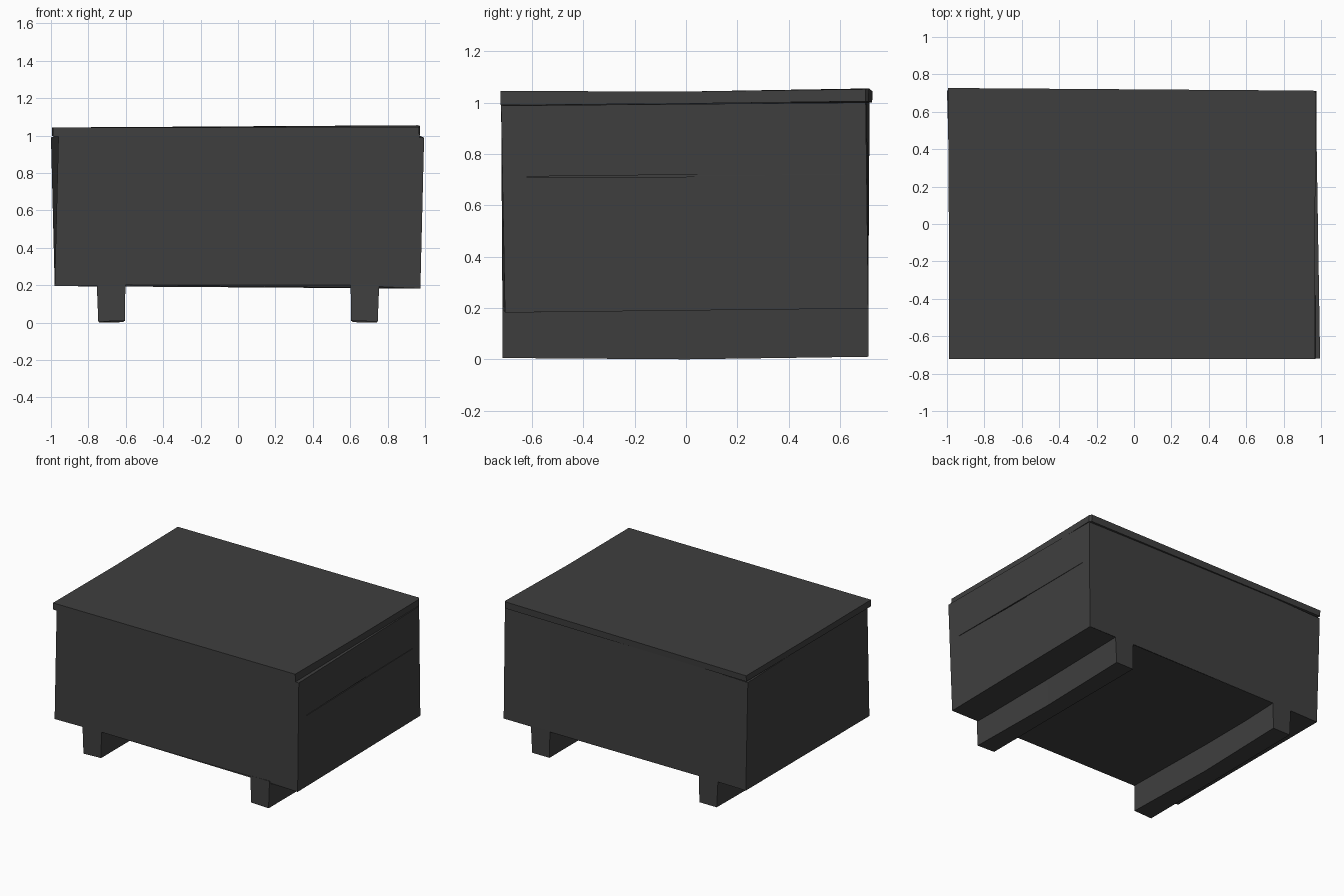
import bpy, bmesh

charcoal = bpy.data.materials.new("charcoal")
charcoal.diffuse_color = (0.05, 0.05, 0.05, 1)


def block(name, bottom, top):
    """Slightly skewed closed prism from matching bottom and top outlines."""
    bm = bmesh.new()
    lo = [bm.verts.new(p) for p in bottom]
    hi = [bm.verts.new(p) for p in top]
    n = len(lo)
    bm.faces.new(lo[::-1])
    bm.faces.new(hi)
    for i in range(n):
        bm.faces.new((lo[i], lo[(i + 1) % n], hi[(i + 1) % n], hi[i]))
    bmesh.ops.recalc_face_normals(bm, faces=bm.faces)
    me = bpy.data.meshes.new(name)
    bm.to_mesh(me)
    bm.free()
    ob = bpy.data.objects.new(name, me)
    me.materials.append(charcoal)
    bpy.context.collection.objects.link(ob)
    return ob


# Main box, worn and slightly out of square
box = block(
    "box_body",
    [(-0.98, -0.715, 0.195), (-0.6, -0.715, 0.2), (0.6, -0.715, 0.2), (0.975, -0.705, 0.182),
     (0.975, 0.71, 0.198), (0.6, 0.71, 0.2), (-0.6, 0.71, 0.2), (-0.98, 0.71, 0.195)],
    [(-0.96, -0.72, 1.0), (-0.6, -0.72, 1.0), (0.6, -0.72, 1.0), (0.995, -0.72, 0.988),
     (0.972, 0.70, 1.0), (0.6, 0.705, 1.0), (-0.6, 0.715, 1.0), (-1.0, 0.715, 0.99)])

# Lid board, sagging slightly in the middle
block(
    "lid",
    [(-0.988, -0.722, 0.995), (0.97, -0.722, 0.99), (0.968, 0.0, 0.996),
     (0.973, 0.70, 1.005), (0.96, 0.71, 1.005), (-0.995, 0.725, 1.0), (-0.99, 0.0, 0.996)],
    [(-0.988, -0.722, 1.043), (0.967, -0.722, 1.045), (0.968, 0.0, 1.043),
     (0.973, 0.70, 1.052), (0.96, 0.713, 1.055), (-0.995, 0.727, 1.043), (-0.99, 0.0, 1.04)])

# Two runners underneath, mirrored with small irregularities
for side, label in ((-1, "left"), (1, "right")):
    block(
        label + "_runner",
        [(side * x, y, z) for x, y, z in
         ((0.605, -0.715, 0.01), (0.747, -0.715, 0.005), (0.74, 0.0, 0.0),
          (0.745, 0.71, 0.01), (0.605, 0.71, 0.01), (0.615, 0.0, 0.002))],
        [(side * x, y, 0.205) for x, y in
         ((0.602, -0.715), (0.755, -0.715), (0.75, 0.0),
          (0.755, 0.71), (0.602, 0.71), (0.61, 0.0))])

# Thin plank seam cut into the right side
outline = [(-0.62, 0.709), (0.0, 0.711), (0.63, 0.719), (0.63, 0.722), (0.0, 0.719), (-0.62, 0.712)]
seam = block("seam_cutter",
             [(0.97, y, z) for y, z in outline],
             [(1.05, y, z) for y, z in outline])
seam.hide_render = True
seam.hide_viewport = True
cut = box.modifiers.new("seam", 'BOOLEAN')
cut.operation = 'DIFFERENCE'
cut.solver = 'EXACT'
cut.object = seam
